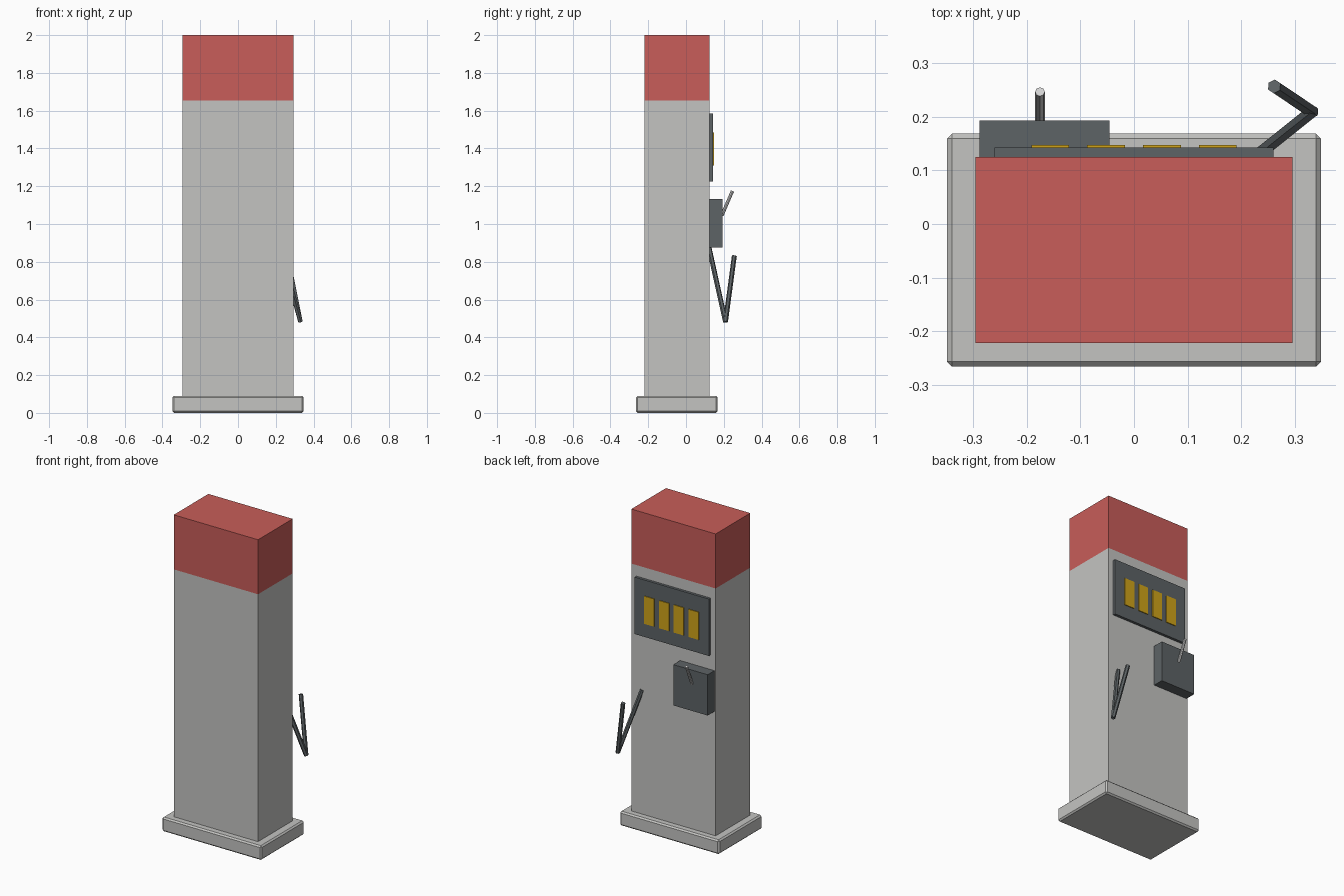
import bpy
import bmesh
from mathutils import Vector

if "Cube" in bpy.data.objects:
    bpy.data.objects.remove(bpy.data.objects["Cube"], do_unlink=True)


def material(name, rgb):
    m = bpy.data.materials.new(name)
    m.use_nodes = True
    col = (*rgb, 1.0)
    m.diffuse_color = col
    bsdf = next(n for n in m.node_tree.nodes if n.type == 'BSDF_PRINCIPLED')
    bsdf.inputs["Base Color"].default_value = col
    return m


GREY = material("light grey paint", (0.55, 0.55, 0.535))
RED = material("red paint", (0.58, 0.11, 0.10))
DARK = material("dark grey plastic", (0.11, 0.125, 0.132))
YELLOW = material("amber display", (0.63, 0.37, 0.01))
METAL = material("pale metal", (0.65, 0.65, 0.65))


def finish(bm, name, mat):
    me = bpy.data.meshes.new(name)
    bm.to_mesh(me)
    bm.free()
    me.materials.append(mat)
    ob = bpy.data.objects.new(name, me)
    bpy.context.collection.objects.link(ob)
    return ob


def box(name, x, y, z, mat, chamfer=0.0):
    """Box spanning the given (min, max) ranges."""
    bm = bmesh.new()
    bmesh.ops.create_cube(bm, size=1)
    lo, hi = Vector((x[0], y[0], z[0])), Vector((x[1], y[1], z[1]))
    for v in bm.verts:
        v.co = (lo + hi) / 2 + v.co * (hi - lo)
    if chamfer:
        bmesh.ops.bevel(bm, geom=bm.edges[:], offset=chamfer, segments=1,
                        affect='EDGES')
    return finish(bm, name, mat)


def rod(name, a, b, radius, mat, sides=6):
    """Straight capped rod from point a to point b."""
    a, b = Vector(a), Vector(b)
    bm = bmesh.new()
    bmesh.ops.create_cone(bm, cap_ends=True, segments=sides, radius1=radius,
                          radius2=radius, depth=(b - a).length)
    turn = (b - a).to_track_quat('Z', 'Y')
    for v in bm.verts:
        v.co = (a + b) / 2 + turn @ v.co
    return finish(bm, name, mat)


# Plinth, cabinet and coloured top
BACK = 0.125
box("base_plinth", (-0.348, 0.348), (-0.265, 0.168), (0, 0.09), GREY, 0.009)
box("cabinet", (-0.295, 0.295), (-0.221, BACK), (0.085, 1.655), GREY)
box("top_sign", (-0.295, 0.295), (-0.221, BACK), (1.655, 2.0), RED)

# Display panel with four amber readouts
box("display_panel", (-0.26, 0.26), (BACK - 0.005, 0.142), (1.225, 1.585), DARK)
for i in range(4):
    cx = -0.156 + 0.104 * i
    box(f"readout_{i + 1}", (cx - 0.035, cx + 0.035), (0.139, 0.147),
        (1.31, 1.485), YELLOW)

# Nozzle holder and spout
box("nozzle_holder", (-0.287, -0.046), (BACK - 0.005, 0.193), (0.875, 1.133), DARK)
rod("nozzle_spout", (-0.175, 0.19, 1.045), (-0.175, 0.246, 1.175), 0.009, METAL, 8)

# Hose: down from the cabinet, then back up to a free end
low = (0.331, 0.209, 0.482)
rod("hose_lower", (0.222, 0.122, 0.875), low, 0.013, DARK)
rod("hose_upper", low, (0.261, 0.256, 0.832), 0.013, DARK)
